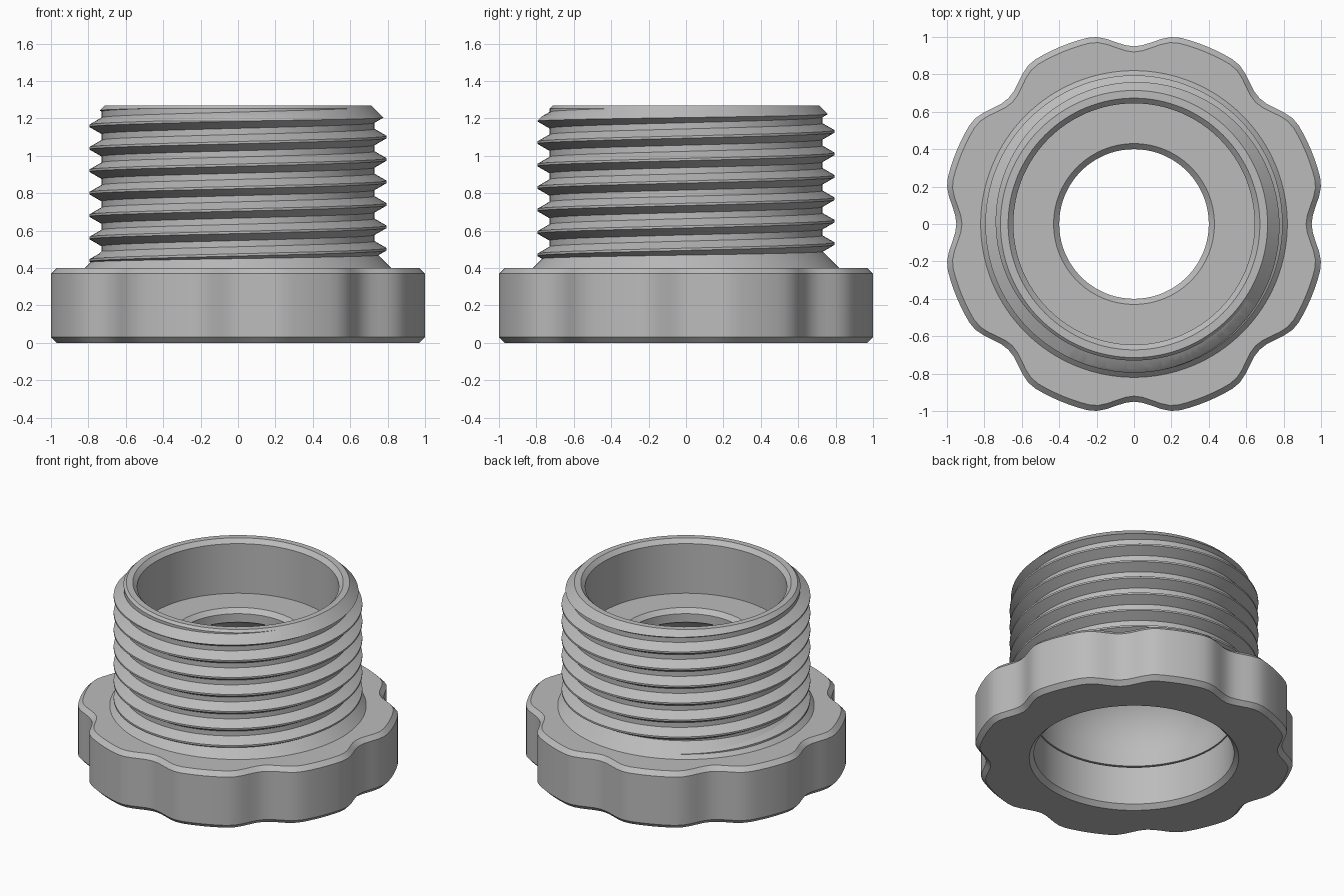
import bpy
import bmesh
from math import sin, cos, pi, tau, radians, degrees, acos

SEGS = 128
PITCH, ROOT, CREST = 0.12, 0.73, 0.795
BORE = 0.64

cube = bpy.data.objects.get("Cube")
if cube:
    bpy.data.objects.remove(cube, do_unlink=True)

grey = bpy.data.materials.new("neutral grey")
grey.use_nodes = True
colour = (0.5, 0.5, 0.5, 1)
grey.diffuse_color = colour
grey.node_tree.nodes["Principled BSDF"].inputs["Base Color"].default_value = colour


def finish(name, bm):
    bmesh.ops.recalc_face_normals(bm, faces=bm.faces)
    mesh = bpy.data.meshes.new(name)
    bm.to_mesh(mesh)
    bm.free()
    mesh.materials.append(grey)
    obj = bpy.data.objects.new(name, mesh)
    bpy.context.collection.objects.link(obj)
    return obj


def activate(obj):
    bpy.ops.object.select_all(action="DESELECT")
    obj.select_set(True)
    bpy.context.view_layer.objects.active = obj


def ring_solid(name, profile):
    """Sweep a closed (radius, height) profile; a radius may be a function of angle."""
    bm = bmesh.new()
    rings = []
    for r, z in profile:
        ring = []
        for i in range(SEGS):
            a = tau * i / SEGS
            rad = r(a) if callable(r) else r
            ring.append(bm.verts.new((rad * cos(a), rad * sin(a), z)))
        rings.append(ring)
    for j, low in enumerate(rings):
        high = rings[(j + 1) % len(rings)]
        for i in range(SEGS):
            k = (i + 1) % SEGS
            bm.faces.new((low[i], low[k], high[k], high[i]))
    return finish(name, bm)


# Scalloped grip outline, eight hollows
def grip(inset):
    def radius(a):
        d = (degrees(a) + 22.5) % 45 - 22.5
        dip = cos(pi * d / 28) ** 2 if abs(d) < 14 else 0
        return 1.026 - 0.076 * dip - inset
    return radius


# Grip flange with lower bore and sloped shoulder
flange = ring_solid("grip_flange", [
    (BORE, 0.3), (BORE, 0.03), (0.67, 0), (grip(0.03), 0), (grip(0), 0.03),
    (grip(0), 0.37), (grip(0.03), 0.4), (0.82, 0.4), (0.72, 0.5), (0.70, 0.5), (0.70, 0.3)])

# Threaded rod: one helical strip, trimmed flat at both ends
bm = bmesh.new()
tooth = [(CREST, -0.006), (CREST, 0.006), (ROOT, 0.0435), (ROOT, 0.0765)]
columns = []
for n in range(SEGS * 11):
    a = tau * n / SEGS
    lift = 0.14 + PITCH * n / SEGS
    columns.append([bm.verts.new((r * cos(a), r * sin(a), z + lift)) for r, z in tooth])
for n in range(SEGS * 10 - 1):
    a, b = columns[n], columns[n + 1]
    left = a + [columns[n + SEGS][0]]
    right = b + [columns[n + SEGS + 1][0]]
    for j in range(4):
        bm.faces.new((left[j], right[j], right[j + 1], left[j + 1]))
bmesh.ops.delete(bm, geom=[v for v in bm.verts if not v.link_faces], context="VERTS")
for height, up in ((0.31, -1), (1.268, 1)):
    cut = bmesh.ops.bisect_plane(bm, geom=bm.verts[:] + bm.edges[:] + bm.faces[:],
                                 plane_co=(0, 0, height), plane_no=(0, 0, up), clear_outer=True)
    rim = [e for e in cut["geom_cut"] if isinstance(e, bmesh.types.BMEdge)]
    bmesh.ops.contextual_create(bm, geom=rim)
sleeve = finish("threaded_sleeve", bm)

# Sleeve envelope: domed lower cavity, centre hole, upper cup, chamfered rim
dome_r, dome_z = 0.453, 0.4
end = acos((0.4 - BORE + dome_r) / dome_r)
dome = [(BORE - dome_r + dome_r * cos(end * i / 12), dome_z + dome_r * sin(end * i / 12))
        for i in range(13)]
envelope = ring_solid("sleeve_envelope", [(BORE, 0.3)] + dome + [
    (0.4, 0.86), (0.43, 0.89), (BORE + 0.005, 0.89), (BORE + 0.005, 1.24), (0.675, 1.27),
    (0.712, 1.27), (0.852, 1.13), (0.852, 0.3)])
envelope.hide_render = True

trim = sleeve.modifiers.new("trim", "BOOLEAN")
trim.operation = "INTERSECT"
trim.solver = "EXACT"
trim.object = envelope
activate(sleeve)
bpy.ops.object.modifier_apply(modifier=trim.name)
bpy.data.objects.remove(envelope, do_unlink=True)

for part in (flange, sleeve):
    activate(part)
    bpy.ops.object.shade_smooth_by_angle(angle=radians(25))
